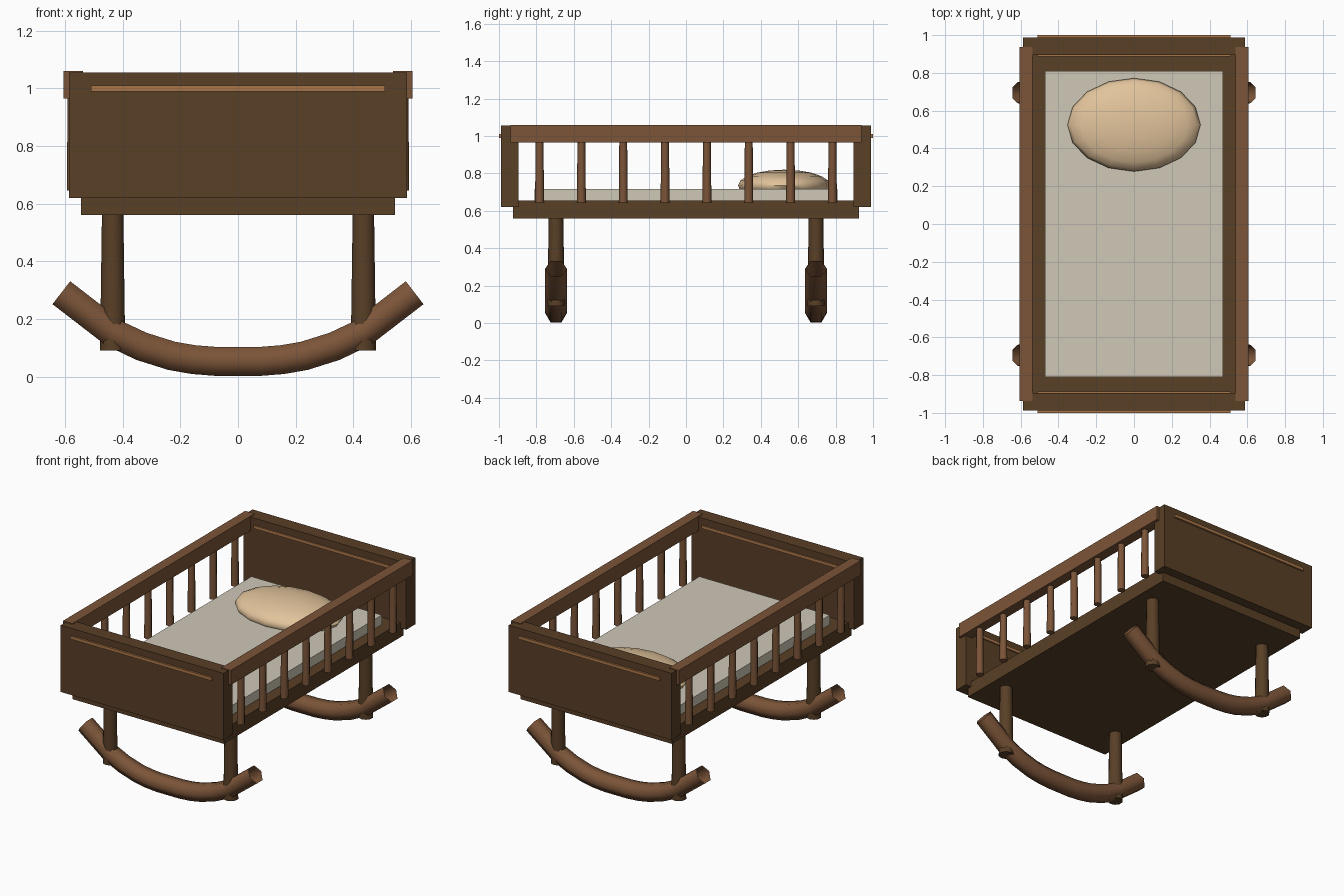
import bpy
import bmesh
from math import cos, sin, pi, radians
from mathutils import Vector

old = bpy.data.objects.get("Cube")
if old:
    bpy.data.objects.remove(old, do_unlink=True)


def material(name, rgb):
    m = bpy.data.materials.new(name)
    m.use_nodes = True
    m.diffuse_color = (*rgb, 1)
    m.node_tree.nodes["Principled BSDF"].inputs["Base Color"].default_value = (*rgb, 1)
    return m


DARK = material("dark wood", (0.10, 0.05, 0.02))
MID = material("warm wood", (0.20, 0.09, 0.04))
TRIM = material("light wood trim", (0.40, 0.18, 0.065))
SHEET = material("mattress cloth", (0.62, 0.58, 0.47))
PILLOW = material("pillow cloth", (0.76, 0.55, 0.33))


def finish(name, bm, mat, smooth=None):
    bmesh.ops.recalc_face_normals(bm, faces=bm.faces)
    mesh = bpy.data.meshes.new(name)
    bm.to_mesh(mesh)
    bm.free()
    obj = bpy.data.objects.new(name, mesh)
    bpy.context.collection.objects.link(obj)
    mesh.materials.append(mat)
    if smooth:
        bpy.ops.object.select_all(action="DESELECT")
        obj.select_set(True)
        bpy.context.view_layer.objects.active = obj
        bpy.ops.object.shade_smooth_by_angle(angle=radians(smooth))
    return obj


def box(name, low, high, mat):
    low, high = Vector(low), Vector(high)
    bm = bmesh.new()
    bmesh.ops.create_cube(bm, size=1)
    bmesh.ops.scale(bm, vec=high - low, verts=bm.verts)
    bmesh.ops.translate(bm, vec=(low + high) / 2, verts=bm.verts)
    return finish(name, bm, mat)


def post(name, x, y, z0, z1, r0, r1, sides, mat):
    bm = bmesh.new()
    bmesh.ops.create_cone(bm, cap_ends=True, segments=sides, radius1=r0, radius2=r1, depth=z1 - z0)
    bmesh.ops.translate(bm, vec=(x, y, (z0 + z1) / 2), verts=bm.verts)
    return finish(name, bm, mat, 50)


def rocker(name, y, path, radius, sides=6):
    # Open hexagonal tube swept along the curved path
    bm = bmesh.new()
    rings = []
    for i, p in enumerate(path):
        before, after = path[max(i - 1, 0)], path[min(i + 1, len(path) - 1)]
        t = (after - before).normalized()
        n = Vector((-t.z, 0, t.x))
        ring = []
        for k in range(sides):
            a = 2 * pi * k / sides
            offset = n * sin(a) + Vector((0, cos(a), 0))
            ring.append(bm.verts.new(p + Vector((0, y, 0)) + offset * radius))
        rings.append(ring)
    for r, s in zip(rings, rings[1:]):
        for k in range(sides):
            j = (k + 1) % sides
            bm.faces.new((r[k], r[j], s[j], s[k]))
    return finish(name, bm, MID, 65)


# Bed base and mattress
box("base", (-0.545, -0.925, 0.56), (0.545, 0.925, 0.655), DARK)
box("mattress", (-0.47, -0.81, 0.64), (0.47, 0.81, 0.717), SHEET)

# Pillow
bm = bmesh.new()
bmesh.ops.create_uvsphere(bm, u_segments=16, v_segments=10, radius=1)
bmesh.ops.scale(bm, vec=(0.352, 0.247, 0.085), verts=bm.verts)
bmesh.ops.translate(bm, vec=(0, 0.525, 0.735), verts=bm.verts)
finish("pillow", bm, PILLOW, 60)

# End boards with a trim strip showing on both faces
for end, s in (("foot", -1), ("head", 1)):
    y0, y1 = sorted((s * 0.895, s * 0.988))
    box(end + "_board", (-0.587, y0, 0.62), (0.587, y1, 1.055), DARK)
    y0, y1 = sorted((s * 0.887, s * 1.0))
    box(end + "_trim", (-0.51, y0, 0.99), (0.51, y1, 1.01), TRIM)

# Side rails and spindles
for side, s in (("right", -1), ("left", 1)):
    x0, x1 = sorted((s * 0.537, s * 0.605))
    box(side + "_rail", (x0, -0.938, 0.965), (x1, 0.938, 1.06), MID)
    for i in range(8):
        post(f"{side}_spindle_{i + 1}", s * 0.57, -0.783 + i * 0.2237,
             0.645, 0.98, 0.024, 0.021, 8, MID)

# Rocker centre line, mirrored about the middle
half = [(0.08, 0.053), (0.155, 0.059), (0.23, 0.072), (0.335, 0.105), (0.43, 0.15), (0.613, 0.291)]
path = [Vector((-x, 0, z)) for x, z in reversed(half)] + [Vector((x, 0, z)) for x, z in half]

# Rockers and the legs pegged through them
for end, y in (("front", -0.695), ("back", 0.695)):
    rocker(end + "_rocker", y, path, 0.058)
    for side, s in (("right", -1), ("left", 1)):
        post(f"{end}_{side}_leg", s * 0.435, y, 0.09, 0.57, 0.046, 0.039, 10, DARK)
